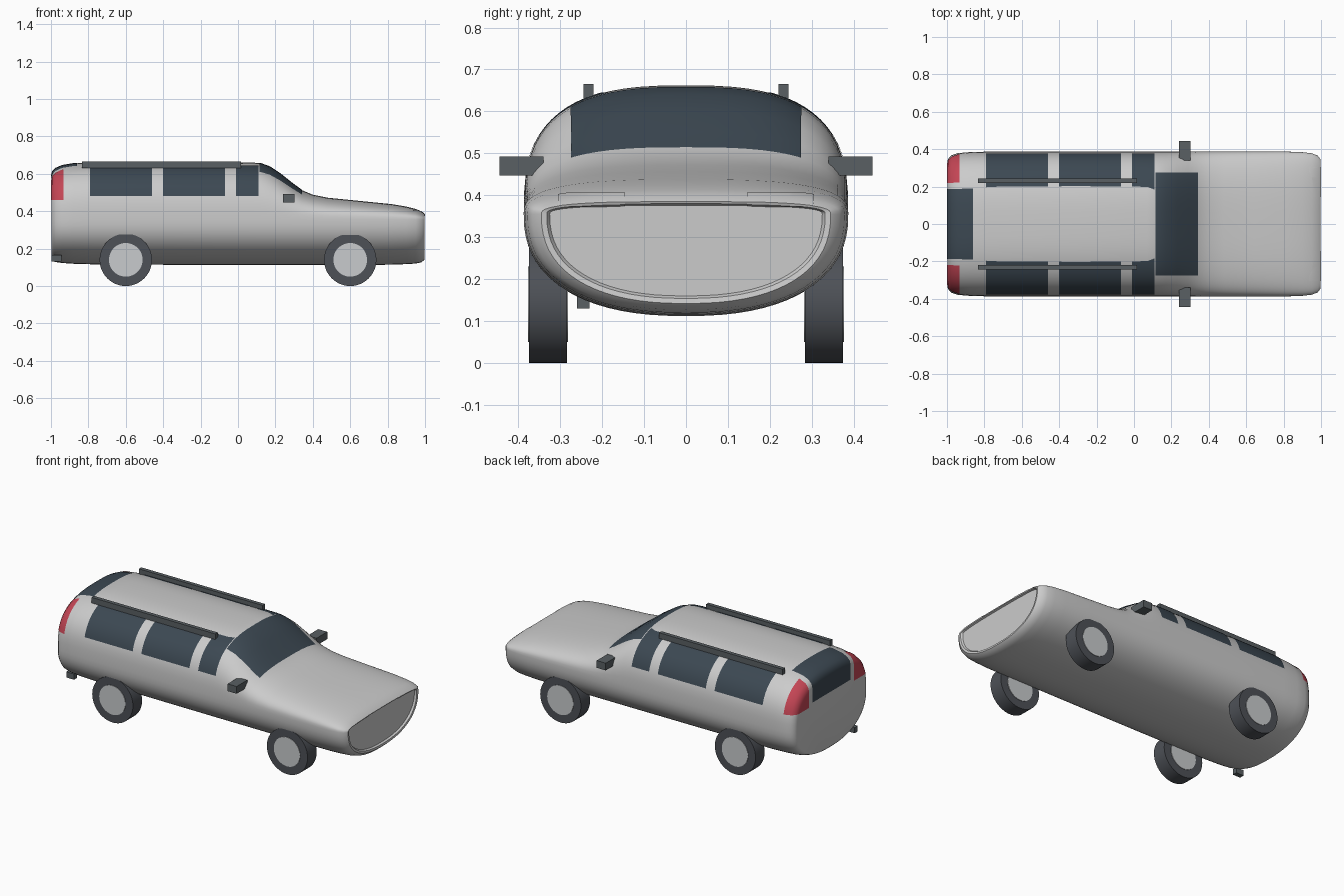
import bpy, bmesh, math
from mathutils import Matrix, Vector

if "Cube" in bpy.data.objects:
    bpy.data.objects.remove(bpy.data.objects["Cube"])


def material(name, r, g, b):
    m = bpy.data.materials.new(name)
    m.diffuse_color = (r, g, b, 1)
    m.use_nodes = True
    m.node_tree.nodes["Principled BSDF"].inputs["Base Color"].default_value = m.diffuse_color
    return m


glass = material("glass", 0.045, 0.065, 0.085)
rubber = material("rubber", 0.075, 0.082, 0.095)
trim = material("dark_trim", 0.1, 0.115, 0.125)
red = material("red_lens", 0.55, 0.06, 0.09)
clear = material("clear_lens", 0.8, 0.82, 0.83)
rim = material("rim", 0.58, 0.6, 0.61)


def finish(bm, name, mat=None, angle=40):
    me = bpy.data.meshes.new(name)
    bm.to_mesh(me)
    bm.free()
    ob = bpy.data.objects.new(name, me)
    bpy.context.collection.objects.link(ob)
    if mat:
        me.materials.append(mat)
    bpy.ops.object.select_all(action='DESELECT')
    ob.select_set(True)
    bpy.context.view_layer.objects.active = ob
    bpy.ops.object.shade_smooth_by_angle(angle=math.radians(angle))
    return ob


def box(name, x0, x1, y0, y1, z0, z1, mat):
    bm = bmesh.new()
    mid = Vector((x0 + x1, y0 + y1, z0 + z1)) / 2
    size = Matrix.Diagonal((x1 - x0, abs(y1 - y0), z1 - z0, 1))
    bmesh.ops.create_cube(bm, size=1, matrix=Matrix.Translation(mid) @ size)
    return finish(bm, name, mat)


def cylinder(name, x, y, z, radius, depth, mat):
    bm = bmesh.new()
    place = Matrix.Translation((x, y, z)) @ Matrix.Rotation(math.pi / 2, 4, 'X')
    bmesh.ops.create_cone(bm, cap_ends=True, segments=48, radius1=radius,
                          radius2=radius, depth=depth, matrix=place)
    return finish(bm, name, mat)


# Body stations: x, half width, bottom, top
STATIONS = [
    (-0.998, 0.335, 0.140, 0.590), (-0.992, 0.352, 0.133, 0.612),
    (-0.975, 0.368, 0.128, 0.630), (-0.94, 0.379, 0.123, 0.645),
    (-0.88, 0.384, 0.119, 0.655), (-0.78, 0.387, 0.116, 0.661),
    (-0.3, 0.387, 0.113, 0.662), (0.07, 0.387, 0.112, 0.661),
    (0.12, 0.387, 0.112, 0.656), (0.17, 0.387, 0.112, 0.638),
    (0.23, 0.387, 0.112, 0.598), (0.29, 0.387, 0.112, 0.550),
    (0.34, 0.387, 0.112, 0.513), (0.40, 0.387, 0.112, 0.488),
    (0.48, 0.387, 0.112, 0.472), (0.64, 0.387, 0.112, 0.456),
    (0.82, 0.387, 0.114, 0.438), (0.90, 0.384, 0.117, 0.425),
    (0.95, 0.378, 0.120, 0.412), (0.982, 0.366, 0.127, 0.398),
    (0.998, 0.345, 0.142, 0.385),
    # recessed nose panel
    (0.996, 0.332, 0.154, 0.380), (0.985, 0.325, 0.160, 0.376),
]
MID, SEG = 0.355, 72


def section(bm, x, w, lo, hi):
    ring = []
    for i in range(SEG):
        a = 2 * math.pi * i / SEG
        c, s = math.cos(a), math.sin(a)
        n = 2.8 if s > 0 else 2.35
        h = hi - MID if s > 0 else MID - lo
        y = w * math.copysign(abs(c) ** (2 / n), c)
        z = MID + h * math.copysign(abs(s) ** (2 / n), s)
        ring.append(bm.verts.new((x, y, z)))
    return ring


def body_mesh():
    bm = bmesh.new()
    rings = [section(bm, *st) for st in STATIONS]
    for a, b in zip(rings, rings[1:]):
        for i in range(SEG):
            j = (i + 1) % SEG
            bm.faces.new((a[i], a[j], b[j], b[i]))
    bm.faces.new(rings[0])
    bm.faces.new(rings[-1])
    bmesh.ops.recalc_face_normals(bm, faces=bm.faces)
    return bm


finish(body_mesh(), "body")


def patch(name, lo, hi, mat, lift=0.002):
    """Cut a piece of the body skin inside a box and lift it slightly."""
    bm = body_mesh()
    for axis in range(3):
        for limit, sign in ((lo[axis], -1), (hi[axis], 1)):
            co, no = Vector(), Vector()
            co[axis], no[axis] = limit, sign
            bmesh.ops.bisect_plane(bm, geom=bm.verts[:] + bm.edges[:] + bm.faces[:],
                                   plane_co=co, plane_no=no, clear_outer=True)
    bm.normal_update()
    for v in bm.verts:
        v.co += v.normal * lift
    return finish(bm, name, mat)


# Windscreen and rear window
patch("windscreen", (0.115, -0.274, 0.45), (0.34, 0.274, 0.7), glass)
patch("rear_window", (-1.1, -0.188, 0.48), (-0.86, 0.188, 0.7), glass)

for side, s in (("left", 1), ("right", -1)):
    def span(a, b):
        return sorted((a * s, b * s))

    # Side windows
    y0, y1 = span(0.15, 0.5)
    for part, x0, x1 in (("rear", -0.79, -0.46), ("middle", -0.40, -0.07),
                         ("front", -0.01, 0.11)):
        patch(f"{part}_{side}_window", (x0, y0, 0.48), (x1, y1, 0.643), glass)

    # Lamps
    y0, y1 = span(0.22, 0.5)
    patch(f"{side}_tail_lamp", (-1.1, y0, 0.46), (-0.932, y1, 0.63), red)
    y0, y1 = span(0.145, 0.305)
    patch(f"{side}_headlamp", (0.935, y0, 0.374), (1.1, y1, 0.405), clear)

    # Roof rail and door mirror
    box(f"{side}_roof_rail", -0.835, 0.015, *span(0.22, 0.244), 0.63, 0.665, trim)
    box(f"{side}_mirror", 0.24, 0.302, *span(0.34, 0.445), 0.447, 0.492, trim)

    # Wheels
    for end, x in (("front", 0.6), ("rear", -0.6)):
        cylinder(f"{end}_{side}_tyre", x, 0.329 * s, 0.14, 0.14, 0.09, rubber)
        cylinder(f"{end}_{side}_rim", x, 0.329 * s, 0.14, 0.09, 0.096, rim)

# Exhaust tip
box("exhaust_tip", -0.998, -0.945, -0.26, -0.23, 0.13, 0.165, trim)
